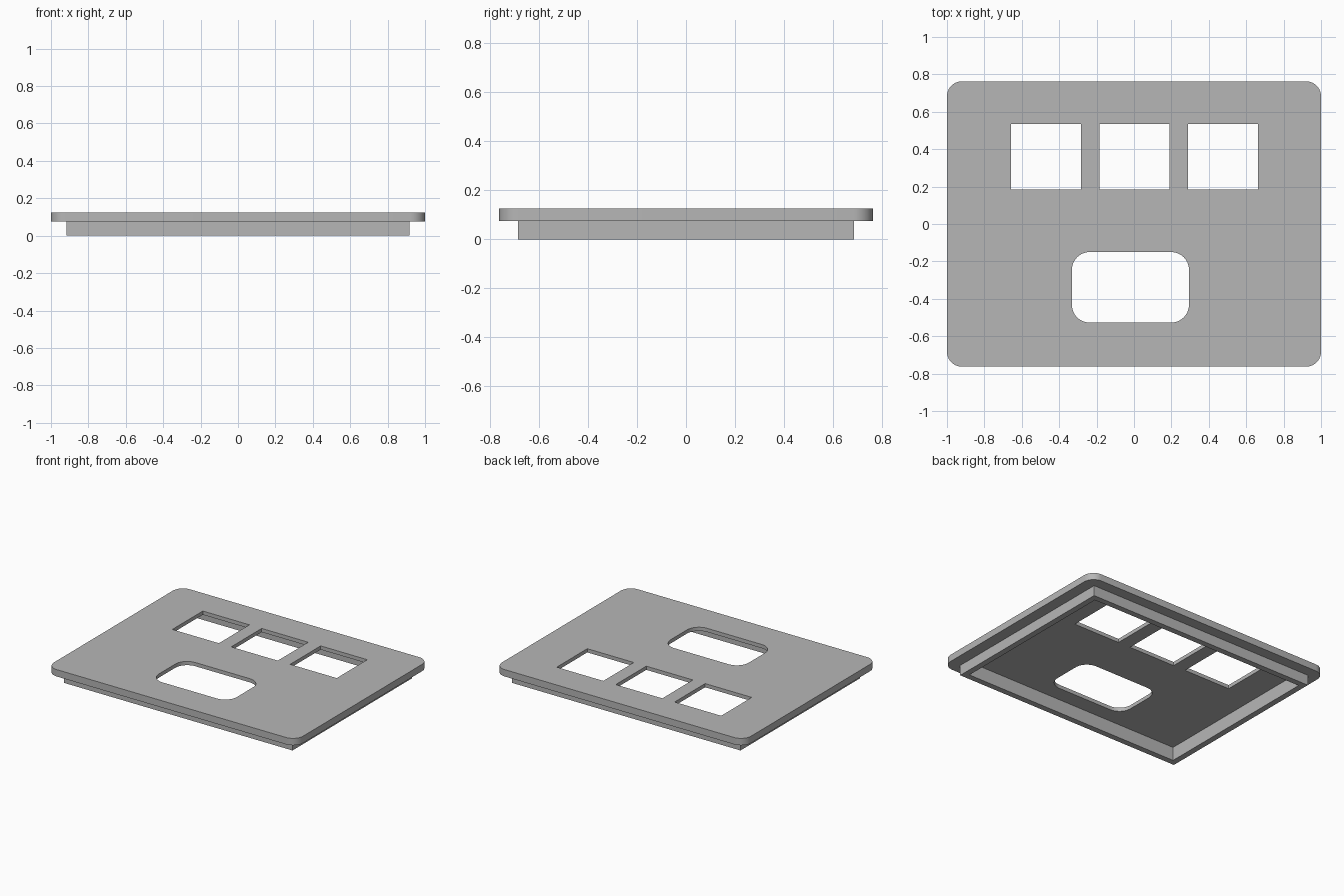
import bpy
import bmesh
from math import cos, sin, pi, radians

if "Cube" in bpy.data.objects:
    bpy.data.objects.remove(bpy.data.objects["Cube"], do_unlink=True)

# Single plain grey finish
GREY = (0.47, 0.47, 0.47, 1)
mat = bpy.data.materials.new("plain_grey")
mat.use_nodes = True
mat.diffuse_color = GREY
mat.node_tree.nodes["Principled BSDF"].inputs["Base Color"].default_value = GREY


def outline(x0, x1, y0, y1, r, steps=10):
    """Rectangle outline, counter-clockwise, with optional rounded corners."""
    if r == 0:
        return [(x0, y0), (x1, y0), (x1, y1), (x0, y1)]
    centres = [(x1 - r, y1 - r), (x0 + r, y1 - r), (x0 + r, y0 + r), (x1 - r, y0 + r)]
    points = []
    for quarter, (cx, cy) in enumerate(centres):
        for i in range(steps + 1):
            a = (quarter + i / steps) * pi / 2
            points.append((cx + r * cos(a), cy + r * sin(a)))
    return points


def prism(name, x0, x1, y0, y1, z0, z1, r=0):
    """Upright solid with a rectangular or rounded outline."""
    bm = bmesh.new()
    base = bm.faces.new([bm.verts.new((x, y, z0)) for x, y in outline(x0, x1, y0, y1, r)])
    top = bmesh.ops.extrude_face_region(bm, geom=[base])["geom"]
    bmesh.ops.translate(bm, vec=(0, 0, z1 - z0),
                        verts=[v for v in top if isinstance(v, bmesh.types.BMVert)])
    bmesh.ops.recalc_face_normals(bm, faces=bm.faces)
    mesh = bpy.data.meshes.new(name)
    bm.to_mesh(mesh)
    bm.free()
    mesh.materials.append(mat)
    obj = bpy.data.objects.new(name, mesh)
    bpy.context.collection.objects.link(obj)
    return obj


def select_only(obj):
    bpy.ops.object.select_all(action="DESELECT")
    obj.select_set(True)
    bpy.context.view_layer.objects.active = obj


def cut(obj, cutter):
    """Subtract the cutter from the part, then discard it."""
    mod = obj.modifiers.new("cut", "BOOLEAN")
    mod.operation = "DIFFERENCE"
    mod.solver = "EXACT"
    mod.object = cutter
    select_only(obj)
    bpy.ops.object.modifier_apply(modifier=mod.name)
    bpy.data.objects.remove(cutter, do_unlink=True)


UNDER, RECESS, TOP = 0.075, 0.098, 0.125
RIM_X, RIM_Y, WALL = 0.917, 0.685, 0.043
IN_X, IN_Y = RIM_X - WALL, RIM_Y - WALL

# Front panel with rounded corners and a shallow recess underneath
faceplate = prism("faceplate", -1, 1, -0.763, 0.763, UNDER, TOP, 0.08)
cut(faceplate, prism("recess_cutter", -IN_X, IN_X, -IN_Y, IN_Y, -0.1, RECESS))

# Row of three square windows
for cx in (-0.47, 0.0025, 0.476):
    cut(faceplate, prism("window_cutter", cx - 0.187, cx + 0.187, 0.185, 0.535, -0.1, 0.3))

# Rounded socket opening
cut(faceplate, prism("opening_cutter", -0.332, 0.294, -0.527, -0.15, -0.1, 0.3, 0.095))

# Rectangular locating rim below the panel
rim = prism("locating_rim", -RIM_X, RIM_X, -RIM_Y, RIM_Y, 0, UNDER)
cut(rim, prism("rim_cutter", -IN_X, IN_X, -IN_Y, IN_Y, -0.1, 0.3))

for part in (faceplate, rim):
    select_only(part)
    bpy.ops.object.shade_smooth_by_angle(angle=radians(30))
